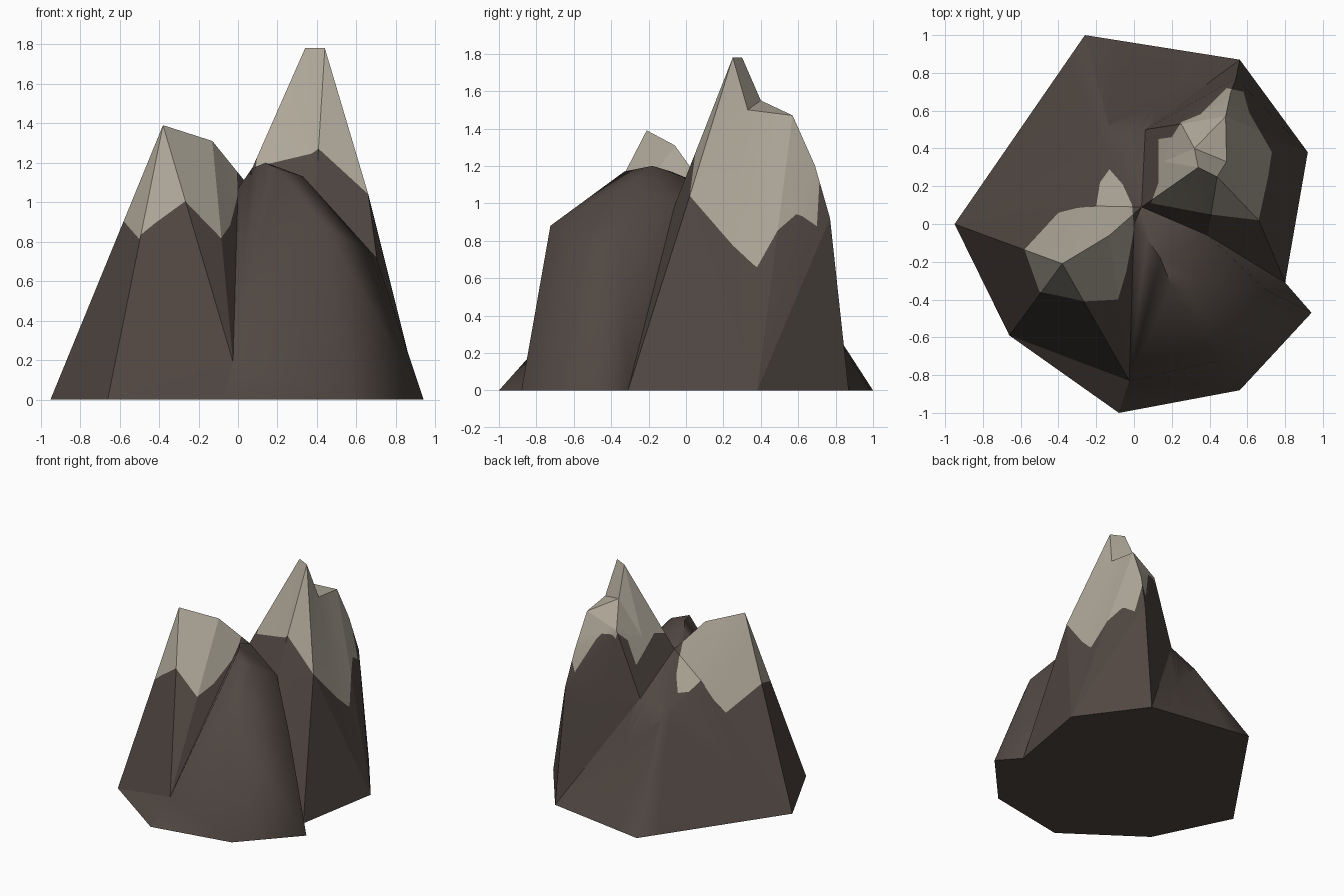
import bpy, bmesh
from mathutils import Vector

if "Cube" in bpy.data.objects:
    bpy.data.objects.remove(bpy.data.objects["Cube"])

# Named corner points of the mountain (lower case = base outline)
P = dict(
    a=(-.95, 0, 0), b=(-.26, 1, 0), c=(.56, .87, 0), d=(.92, .38, 0), e=(.80, -.31, 0),
    f=(.94, -.47, 0), g=(.56, -.88, 0), h=(-.08, -1, 0), i=(-.66, -.59, 0),
    # left peak and back slope
    L=(-.38, -.21, 1.39), J=(-.13, -.06, 1.31), N=(-.20, .095, .91), O=(0, 0, 1.07),
    F=(-.025, -.83, .19), A=(.04, .09, 1.10), M=(-.14, .52, .74), B=(.06, .50, .85),
    # front hump
    Q=(.07, -.08, 1.17), P=(.14, -.18, 1.20), C=(.20, -.33, 1.17), D=(.33, -.28, 1.13),
    V=(.39, -.06, .99), I=(.70, -.35, .72), H=(.44, -.725, .88),
    # right peak
    E=(.44, .25, 1.78), G=(.34, .30, 1.78), X=(.49, .33, 1.50), W=(.32, .40, 1.55),
    S=(.485, .57, 1.47), U=(.51, .69, 1.20), T=(.54, .77, .92), K=(.66, .02, 1.04),
    Y=(.25, .53, 1.36), Z=(.16, .33, 1.25),
)

# Plan outlines of the two snow caps
LEFT_SNOW = [(-.58, -.135), (-.50, -.36), (-.42, -.375), (-.26, -.41), (-.085, -.40),
             (-.04, -.25), (0, -.03), (-.01, .10), (-.06, .21), (-.13, .29), (-.18, .22),
             (-.20, .095), (-.30, .085), (-.40, .06)]
RIGHT_SNOW = [(.09, .11), (.13, .22), (.13, .45), (.20, .46), (.25, .54), (.35, .58),
              (.49, .72), (.58, .70), (.61, .59), (.73, .38), (.71, .25), (.66, .02),
              (.41, .05)]


def material(name, col):
    m = bpy.data.materials.new(name)
    m.diffuse_color = (*col, 1)
    m.use_nodes = True
    m.node_tree.nodes["Principled BSDF"].inputs["Base Color"].default_value = m.diffuse_color
    return m


ROCK = material("brown_rock", (.082, .064, .055))
SNOW = material("pale_snow", (.43, .39, .32))


def inside(p, poly):
    hit = False
    for (x1, y1), (x2, y2) in zip(poly, poly[1:] + poly[:1]):
        if (y1 > p.y) != (y2 > p.y) and p.x < x1 + (p.y - y1) * (x2 - x1) / (y2 - y1):
            hit = not hit
    return hit


def build(name, faces, core, smooth_angle=0.0, snow=None):
    """Faces are words of point letters, turned to look away from the core."""
    bm = bmesh.new()
    verts = {k: bm.verts.new(P[k]) for k in sorted(set(faces.replace(" ", "")))}
    for word in faces.split():
        bm.faces.new([verts[k] for k in word])
    bm.normal_update()
    for fc in bm.faces:
        if fc.normal.dot(fc.calc_center_median() - Vector(core)) < 0:
            fc.normal_flip()
    bm.normal_update()
    # keep hard ridges, smooth the gentle folds
    for fc in bm.faces:
        fc.smooth = smooth_angle > 0
    for ed in bm.edges:
        ed.smooth = len(ed.link_faces) == 2 and ed.calc_face_angle(3.0) < smooth_angle
    # cut the snow line into the faces
    if snow:
        for p, q in zip(snow, snow[1:] + snow[:1]):
            normal = (q[1] - p[1], p[0] - q[0], 0)
            bmesh.ops.bisect_plane(bm, geom=bm.verts[:] + bm.edges[:] + bm.faces[:],
                                   dist=1e-5, plane_co=(*p, 0), plane_no=normal)
        for fc in bm.faces:
            fc.material_index = int(inside(fc.calc_center_median(), snow))
    me = bpy.data.meshes.new(name)
    bm.to_mesh(me)
    bm.free()
    me.materials.append(ROCK)
    me.materials.append(SNOW)
    ob = bpy.data.objects.new(name, me)
    bpy.context.collection.objects.link(ob)
    return ob


build("left_peak", "aLN LJN NJA JOA JFO LFJ LiF aiL ihF", (-.35, -.2, .4), .35, LEFT_SNOW)
build("back_slope", "baM aNM NAM MAB MBc Mcb", (-.1, 0, .1), 1.0, LEFT_SNOW)
build("front_hump", "hgF FgH FHC FCP FPQ FQO gfH fIH HID HDC IVD PCD PDV PVA QPA OQA feI eVI",
      (.3, -.35, .4), 1.3)
build("right_peak", "GAV GVE EVK VeK Ked EKX KdX XdS SdU UdT Tdc SUY UTY TBY TcB "
      "WSY XSW EXW EWG WYZ WZG GZA ZBA ZYB", (.45, .3, .5), .2, RIGHT_SNOW)
build("underside", "abcdefghi", (0, 0, .5))
